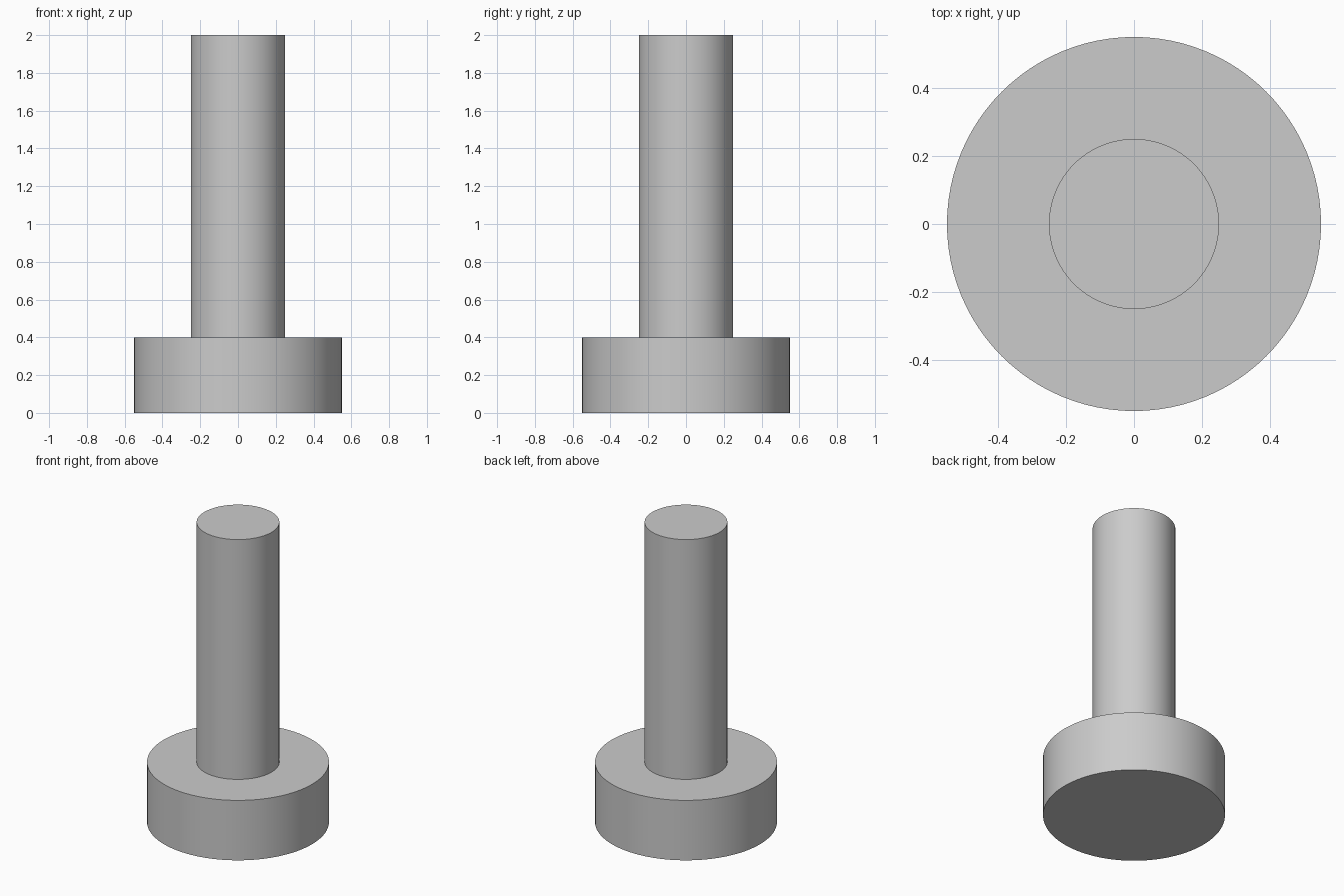
import bpy
import math

cube = bpy.data.objects.get("Cube")
if cube:
    bpy.data.objects.remove(cube, do_unlink=True)

# Single plain grey
GREY = (0.6, 0.6, 0.6, 1.0)
grey = bpy.data.materials.new("light_grey")
grey.use_nodes = True
grey.diffuse_color = GREY
for node in grey.node_tree.nodes:
    if node.type == "BSDF_PRINCIPLED":
        node.inputs["Base Color"].default_value = GREY


def upright_cylinder(name, radius, bottom, top):
    """Round solid standing on the z axis between two heights."""
    bpy.ops.mesh.primitive_cylinder_add(
        vertices=96, radius=radius, depth=top - bottom,
        location=(0, 0, (bottom + top) / 2))
    part = bpy.context.object
    part.name = name
    part.data.materials.append(grey)
    bpy.ops.object.shade_smooth_by_angle(angle=math.radians(30))
    return part


# Wide round head at the bottom, slim shaft rising from it
upright_cylinder("round_head", 0.55, 0.0, 0.4)
upright_cylinder("shaft", 0.25, 0.4, 2.0)
